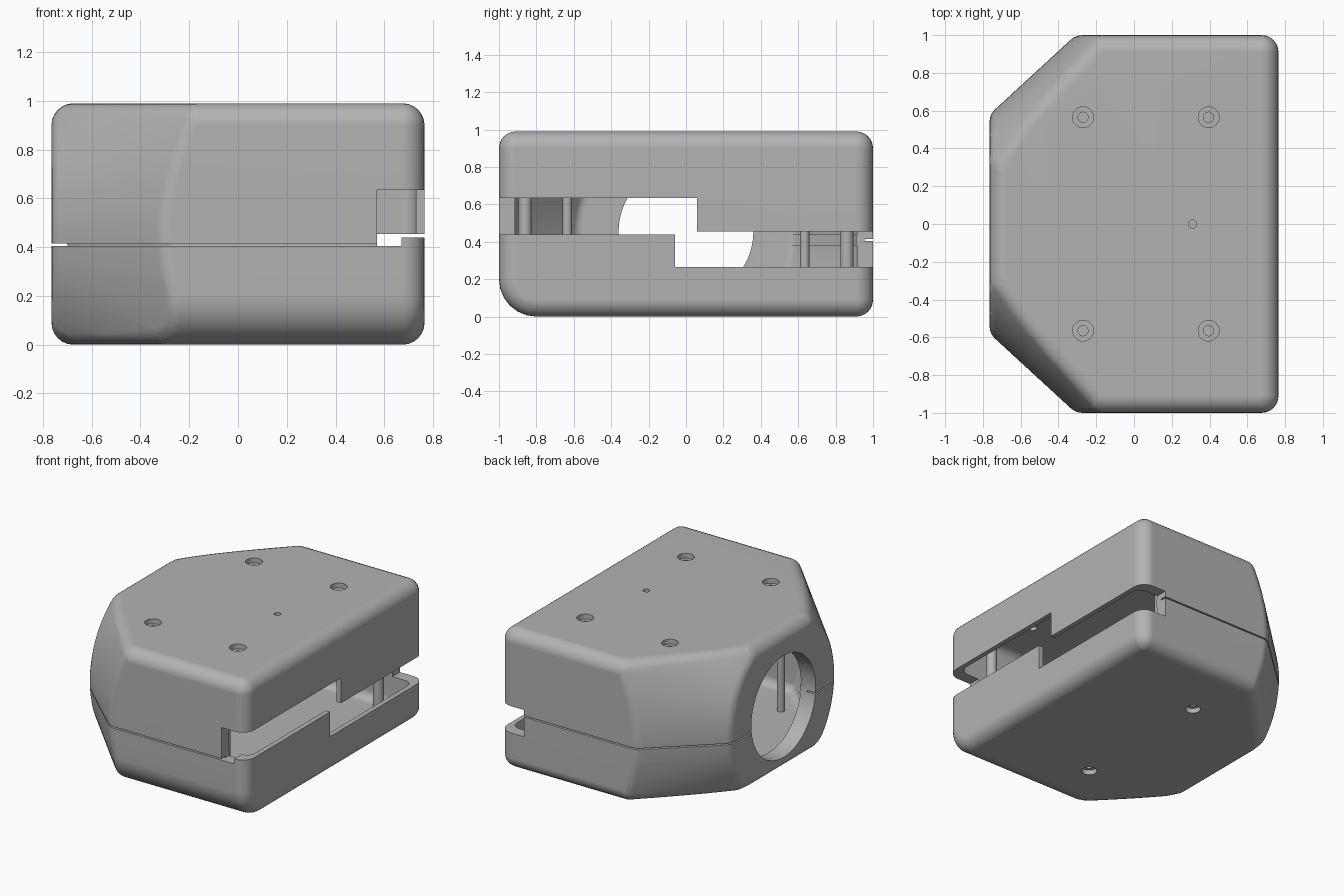
import bpy, bmesh
from math import sin, cos, pi, hypot, sqrt
from mathutils import Vector

old = bpy.data.objects.get("Cube")
if old:
    bpy.data.objects.remove(old, do_unlink=True)

AXIS_Z = 0.455          # height of the bore and cone axis
SLOPE = 0.92            # cone radius gained per unit of x
BORE_R = 0.36
SCREWS = [(x, y) for x in (-0.27, 0.395) for y in (-0.565, 0.565)]

grey = bpy.data.materials.new("plastic_grey")
grey.use_nodes = True
grey.diffuse_color = (0.45, 0.45, 0.45, 1)
grey.node_tree.nodes["Principled BSDF"].inputs["Base Color"].default_value = (0.45, 0.45, 0.45, 1)


def add_object(name, bm):
    bmesh.ops.recalc_face_normals(bm, faces=bm.faces)
    mesh = bpy.data.meshes.new(name)
    bm.to_mesh(mesh)
    bm.free()
    mesh.materials.append(grey)
    ob = bpy.data.objects.new(name, mesh)
    bpy.context.collection.objects.link(ob)
    return ob


def rounded_body(name, x0, x1, hy, z0, z1, nose_r, r, front_r, seg=24):
    """Box tapered by a cone towards -x, all edges rounded: a hull of spheres."""
    ball = [Vector((sin(a) * cos(b), sin(a) * sin(b), cos(a))) * r
            for a in [pi * i / (seg // 2) for i in range(seg // 2 + 1)]
            for b in [2 * pi * j / seg for j in range(seg)]]
    # end section of the core, with a wider radius along the lower front edge
    iy, lo, hi, k = hy - r, z0 + r, z1 - r, front_r - r
    outline = [(iy, lo), (iy, hi), (-iy, hi)]
    outline += [(-iy + k - k * cos(a), lo + k - k * sin(a))
                for a in [pi / 2 * i / 6 for i in range(7)]]
    # radius of the cone core at its nose
    core_r = nose_r - r * sqrt(1 + SLOPE ** 2) + SLOPE * r
    core = [Vector((x1 - r, y, z)) for y, z in outline]
    for (ya, za), (yb, zb) in zip(outline, outline[1:] + outline[:1]):
        n = max(1, int(hypot(yb - ya, zb - za) / 0.07))
        for i in range(n):
            y, z = ya + (yb - ya) * i / n, za + (zb - za) * i / n
            rad = hypot(y, z - AXIS_Z)
            core.append(Vector((x0 + r + max(0, (rad - core_r) / SLOPE), y, z)))
    for i in range(72):
        y, z = core_r * cos(pi * i / 36), AXIS_Z + core_r * sin(pi * i / 36)
        if lo < z < hi:
            core.append(Vector((x0 + r, y, z)))
    bm = bmesh.new()
    for c in core:
        for d in ball:
            bm.verts.new(c + d)
    bmesh.ops.remove_doubles(bm, verts=bm.verts, dist=0.0005)
    bmesh.ops.convex_hull(bm, input=bm.verts)
    bmesh.ops.delete(bm, geom=[v for v in bm.verts if not v.link_faces], context='VERTS')
    bmesh.ops.dissolve_limit(bm, angle_limit=0.01, verts=bm.verts, edges=bm.edges)
    return add_object(name, bm)


def box(x0, x1, y0, y1, z0, z1, name="cutter"):
    bm = bmesh.new()
    bmesh.ops.create_cube(bm, size=1)
    for v in bm.verts:
        v.co = ((x0 + x1) / 2 + v.co.x * (x1 - x0),
                (y0 + y1) / 2 + v.co.y * (y1 - y0),
                (z0 + z1) / 2 + v.co.z * (z1 - z0))
    return add_object(name, bm)


def cylinder(x, y, z0, z1, r, name="cutter", seg=32):
    bm = bmesh.new()
    bmesh.ops.create_cone(bm, cap_ends=True, segments=seg, radius1=r, radius2=r, depth=z1 - z0)
    bmesh.ops.translate(bm, verts=bm.verts, vec=(x, y, (z0 + z1) / 2))
    return add_object(name, bm)


def bore():
    """Cylinder along x that opens the nose."""
    bm = bmesh.new()
    bmesh.ops.create_cone(bm, cap_ends=True, segments=96, radius1=BORE_R, radius2=BORE_R, depth=0.6)
    for v in bm.verts:
        v.co = (v.co.z - 0.8, v.co.x, v.co.y + AXIS_Z)
    return add_object("cutter", bm)


def cut(ob, *cutters):
    for c in cutters:
        mod = ob.modifiers.new("cut", 'BOOLEAN')
        mod.operation, mod.solver, mod.object = 'DIFFERENCE', 'EXACT', c
        bpy.context.view_layer.update()
        done = ob.evaluated_get(bpy.context.evaluated_depsgraph_get())
        mesh = bpy.data.meshes.new_from_object(done)
        ob.modifiers.clear()
        ob.data = mesh
        bpy.data.objects.remove(c, do_unlink=True)


def cavity(inset=0.0):
    return rounded_body("cutter", -0.65 + inset, 0.73 - inset, 0.915 - inset,
                        0.06, 0.93, 0.58 - inset, 0.06, 0.06, seg=16)


# Hollow body with the round opening in its nose
upper = rounded_body("upper_shell", -0.765, 0.765, 1.0, 0.0, 0.99, 0.58, 0.09, 0.2)
cut(upper, cavity(), bore())
lower = upper.copy()
lower.data = upper.data.copy()
lower.name = "lower_shell"
bpy.context.collection.objects.link(lower)

# Upper shell: parting line, side slot, screw recesses and pin hole
cut(upper, box(-2, 2, -2, 2, -1, 0.415),
    box(0.57, 2, -2, 2, -1, 0.455),
    box(0.57, 2, -2, 0.06, -1, 0.635))
for x, y in SCREWS:
    cut(upper, cylinder(x, y, 0.955, 1.2, 0.055), cylinder(x, y, 0.8, 1.1, 0.027))
cut(upper, cylinder(0.31, 0, 0.8, 1.2, 0.022))

# Lower shell: parting line, opposite side slot and bottom recesses
cut(lower, box(-2, 0.67, -2, 2, 0.405, 2),
    box(-2, 2, -2, 2, 0.44, 2),
    box(0.57, 2, -0.06, 2, 0.265, 2))
for y in (-0.53, 0.53):
    cut(lower, cylinder(-0.06, y, -0.2, 0.035, 0.05), cylinder(-0.06, y, -0.1, 0.2, 0.027))

# Inner lip that closes the parting line
lip = rounded_body("inner_lip", -0.7, 0.75, 0.955, 0.03, 0.96, 0.56, 0.06, 0.06, seg=16)
cut(lip, cavity(0.006), bore(), box(-2, 2, -2, 2, -1, 0.38),
    box(-2, 2, -2, 2, 0.44, 2), box(0.57, 2, -2, 2, -1, 2))

# Slender posts inside the case
parts = [upper, lower, lip]
for side, label in ((-1, "front"), (1, "back")):
    parts.append(cylinder(-0.3, side * 0.635, 0.05, 0.94, 0.025, label + "_inner_post"))
    parts.append(cylinder(0.5, side * 0.86, 0.05, 0.94, 0.035, label + "_corner_post"))

# Smooth shading with crisp cut edges
bpy.ops.object.select_all(action='DESELECT')
for ob in parts:
    ob.select_set(True)
bpy.context.view_layer.objects.active = upper
bpy.ops.object.shade_smooth_by_angle(angle=0.6)
for ob in (upper, lower):
    mod = ob.modifiers.new("even_normals", 'WEIGHTED_NORMAL')
    mod.keep_sharp = True
